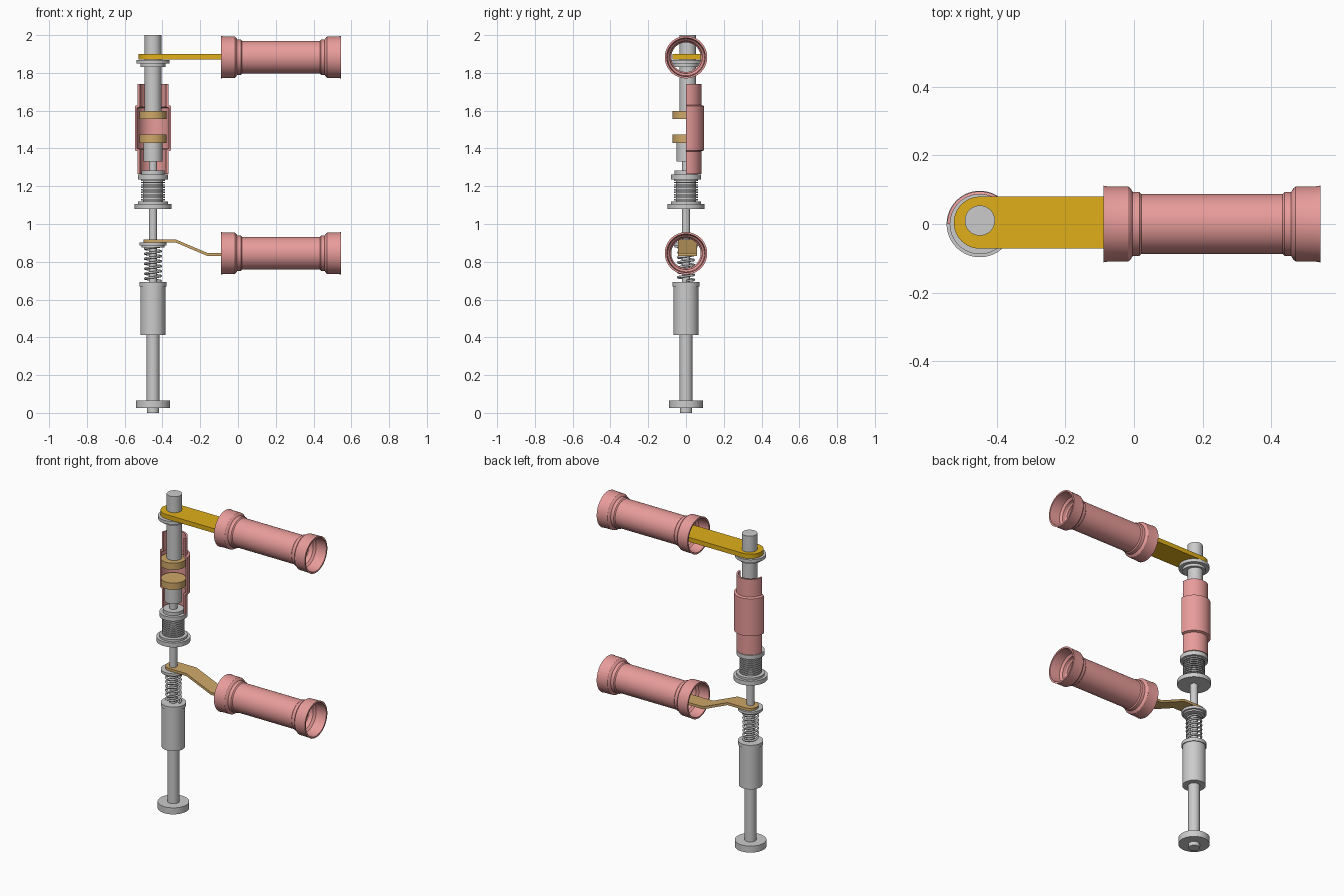
import bpy, bmesh, math
from mathutils import Matrix, Vector

if "Cube" in bpy.data.objects:
    bpy.data.objects.remove(bpy.data.objects["Cube"])

PX = -0.45          # x position of the vertical rod column
SEG = 64


def material(name, rgb):
    m = bpy.data.materials.new(name)
    m.diffuse_color = (*rgb, 1)
    m.use_nodes = True
    m.node_tree.nodes["Principled BSDF"].inputs["Base Color"].default_value = m.diffuse_color
    return m


PINK = material("pink", (0.80, 0.33, 0.32))
YELLOW = material("yellow", (0.75, 0.43, 0.01))
TAN = material("tan", (0.62, 0.39, 0.14))
meshes = []


def make(name, verts, faces, mat=None, matrix=Matrix()):
    me = bpy.data.meshes.new(name)
    me.from_pydata(verts, [], faces)
    bm = bmesh.new()
    bm.from_mesh(me)
    bmesh.ops.remove_doubles(bm, verts=bm.verts, dist=1e-5)
    bmesh.ops.recalc_face_normals(bm, faces=bm.faces)
    bm.to_mesh(me)
    bm.free()
    me.transform(matrix)
    ob = bpy.data.objects.new(name, me)
    bpy.context.collection.objects.link(ob)
    if mat:
        me.materials.append(mat)
    meshes.append(ob)
    return ob


def lathe(name, prof, mat=None, matrix=None, half=False):
    """Revolve a closed (radius, height) profile about z; half keeps only y > 0."""
    n, k = len(prof), SEG
    sweep = math.pi if half else 2 * math.pi
    rings = k + 1 if half else k
    verts = [(r * math.cos(sweep * i / k), r * math.sin(sweep * i / k), z)
             for i in range(rings) for r, z in prof]
    faces = []
    for i in range(k):
        a, b = i * n, ((i + 1) % rings) * n
        for j in range(n):
            j2 = (j + 1) % n
            if prof[j][0] == 0 and prof[j2][0] == 0:
                continue
            if prof[j][0] == 0:
                faces.append((a + j, b + j2, a + j2))
            elif prof[j2][0] == 0:
                faces.append((a + j, b + j, a + j2))
            else:
                faces.append((a + j, b + j, b + j2, a + j2))
    if half:
        faces += [tuple(range(n)), tuple(range(k * n, k * n + n))]
    return make(name, verts, faces, mat, matrix or Matrix.Translation((PX, 0, 0)))


def stack(name, steps, mat=None, y=0):
    """Solid of stacked cylinders, steps = (radius, z_low, z_high)."""
    prof = [(0, steps[0][1])]
    for r, z0, z1 in steps:
        prof += [(r, z0), (r, z1)]
    prof.append((0, steps[-1][2]))
    return lathe(name, prof, mat, Matrix.Translation((PX, y, 0)))


def strap(name, half_w, thick, path, y, mat):
    """Flat bar with a rounded end around the rod, following (x, z) points."""
    z0 = path[0][1]
    st = []
    for i in range(13):
        a = math.radians(2 + 88 * i / 12)
        st.append((PX - half_w * math.cos(a), z0, half_w * math.sin(a)))
    st += [(x, z, half_w) for x, z in path]
    verts, faces = [], []
    for x, z, w in st:
        t = thick / 2
        verts += [(x, y - w, z - t), (x, y + w, z - t), (x, y + w, z + t), (x, y - w, z + t)]
    for i in range(len(st) - 1):
        for j in range(4):
            a, b = 4 * i + j, 4 * i + (j + 1) % 4
            faces.append((a, b, b + 4, a + 4))
    e = len(verts)
    faces += [(0, 1, 2, 3), (e - 4, e - 3, e - 2, e - 1)]
    return make(name, verts, faces, mat)


# Foot, lower push rod and spring housing
stack("foot", [(0.033, 0, 0.025), (0.09, 0.025, 0.066)])
stack("push_rod", [(0.034, 0.066, 0.412)])
stack("spring_housing", [(0.067, 0.412, 0.67), (0.072, 0.67, 0.692)])
stack("middle_rod", [(0.022, 0.692, 1.08)])

# Compression spring
cu = bpy.data.curves.new("spring", "CURVE")
cu.dimensions = "3D"
cu.bevel_depth = 0.006
cu.bevel_resolution = 2
cu.use_fill_caps = True
sp = cu.splines.new("POLY")
N, TURNS = 224, 7
sp.points.add(N)
for i, p in enumerate(sp.points):
    a = 2 * math.pi * TURNS * i / N
    p.co = (PX + 0.042 * math.cos(a), 0.042 * math.sin(a), 0.698 + 0.184 * i / N, 1)
bpy.context.collection.objects.link(bpy.data.objects.new("spring", cu))

# Lower conductor: washer and cranked strap
stack("lower_washer", [(0.06, 0.876, 0.886), (0.072, 0.886, 0.902)])
strap("lower_strap", 0.05, 0.016,
      [(-0.33, 0.91), (-0.16, 0.838), (0.05, 0.838)], 0.008, TAN)

# Bellows with flanges
stack("bellows_flange", [(0.097, 1.08, 1.107), (0.08, 1.107, 1.12)])
rings = []
for i in range(9):
    z = 1.12 + i * 0.0129
    rings += [(0.052, z, z + 0.0055), (0.064, z + 0.0055, z + 0.0129)]
stack("bellows", rings)
stack("bellows_cap", [(0.08, 1.236, 1.262), (0.06, 1.262, 1.283)])

# Moving and fixed contacts
stack("moving_stem", [(0.022, 1.283, 1.33), (0.05, 1.33, 1.43)])
stack("moving_contact", [(0.072, 1.43, 1.473)], TAN)
stack("fixed_contact", [(0.072, 1.555, 1.598)], TAN)
stack("fixed_rod", [(0.044, 1.598, 2.0)], y=0.01)

# Cutaway chamber shell, rear half only
lathe("chamber_shell", [(0.081, 1.265), (0.081, 1.385), (0.095, 1.39), (0.095, 1.625),
                        (0.081, 1.63), (0.081, 1.74), (0.070, 1.74), (0.070, 1.62),
                        (0.084, 1.615), (0.084, 1.40), (0.070, 1.395), (0.070, 1.265)],
      PINK, half=True)

# Upper conductor: washers and straight strap
stack("upper_washer", [(0.066, 1.832, 1.849), (0.088, 1.849, 1.868)])
strap("upper_strap", 0.076, 0.028, [(-0.3, 1.885), (0.05, 1.885)], 0.004, YELLOW)

# Insulating sleeves around both straps: half profile mirrored about the middle
MID, HALF = 0.2275, 0.3165
outer = [(0.112, HALF), (0.110, HALF - 0.012), (0.109, HALF - 0.072), (0.105, HALF - 0.078),
         (0.094, HALF - 0.085), (0.093, HALF - 0.105), (0.087, HALF - 0.111)]
inner = [(0.078, HALF - 0.105), (0.084, HALF - 0.098), (0.086, HALF - 0.08),
         (0.098, HALF - 0.068), (0.102, HALF)]
side = inner + outer
sleeve = side + [(r, -d) for r, d in reversed(side)]
for label, z in (("lower", 0.845), ("upper", 1.883)):
    lathe(label + "_sleeve", sleeve, PINK,
          Matrix.Translation((MID, 0, z)) @ Matrix.Rotation(math.pi / 2, 4, "Y"))

# Smooth shading with crisp edges
for ob in meshes:
    ob.select_set(True)
bpy.context.view_layer.objects.active = meshes[0]
bpy.ops.object.shade_smooth_by_angle(angle=math.radians(30))
